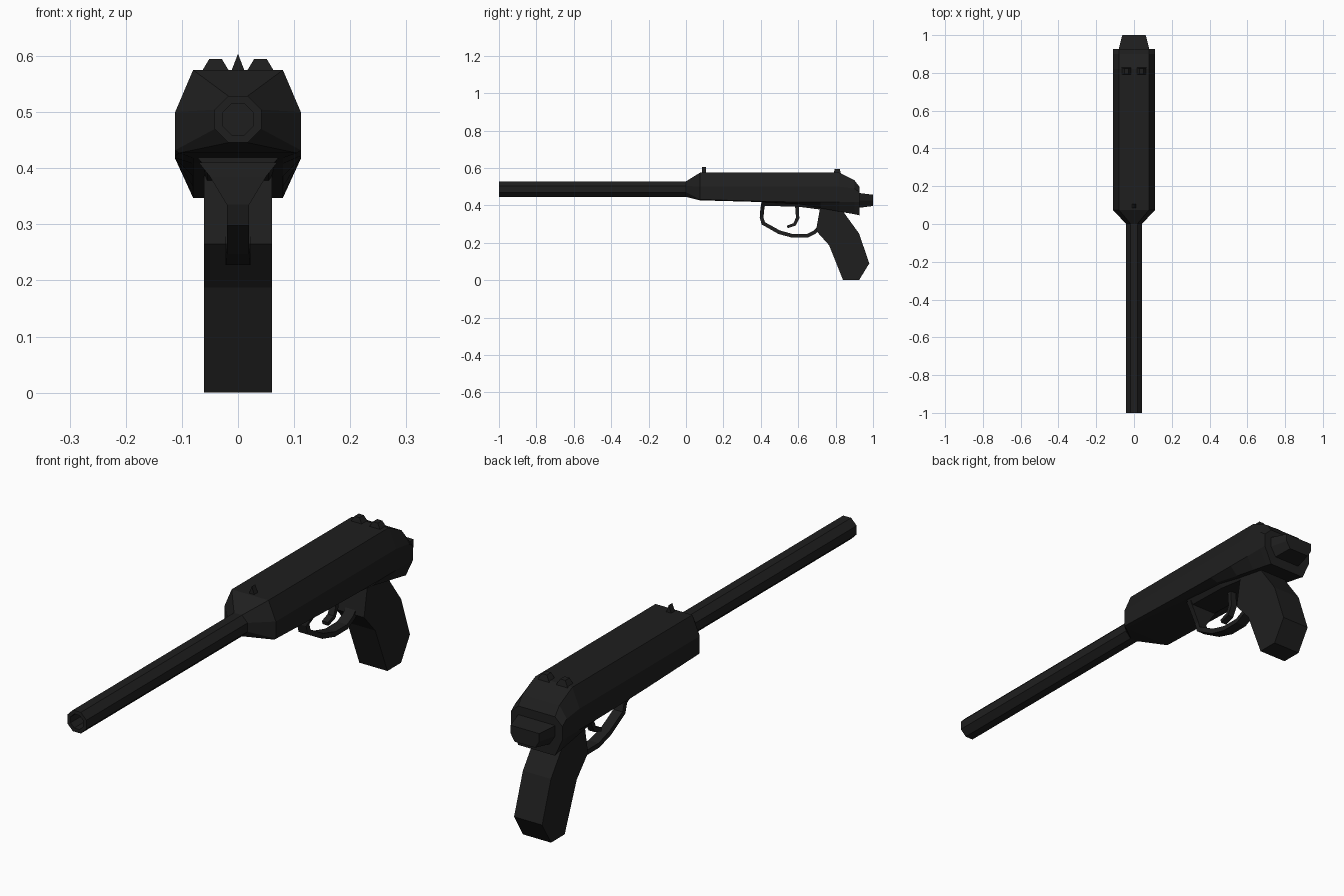
import bpy, bmesh, math

if "Cube" in bpy.data.objects:
    bpy.data.objects.remove(bpy.data.objects["Cube"])

mat = bpy.data.materials.new("black_metal")
mat.use_nodes = True
COLOUR = (0.0135, 0.0135, 0.0135, 1)
mat.diffuse_color = COLOUR
bsdf = mat.node_tree.nodes["Principled BSDF"]
bsdf.inputs["Base Color"].default_value = COLOUR
bsdf.inputs["Roughness"].default_value = 0.7


def loft(name, rings, closed=False):
    """Skin a list of equal-length rings of points; cap the ends unless closed."""
    bm = bmesh.new()
    loops = [[bm.verts.new(p) for p in ring] for ring in rings]
    n = len(loops[0])
    pairs = list(zip(loops, loops[1:]))
    if closed:
        pairs.append((loops[-1], loops[0]))
    for a, b in pairs:
        for i in range(n):
            j = (i + 1) % n
            bm.faces.new((a[i], a[j], b[j], b[i]))
    if not closed:
        bm.faces.new(loops[0][::-1])
        bm.faces.new(loops[-1])
    bmesh.ops.recalc_face_normals(bm, faces=bm.faces)
    mesh = bpy.data.meshes.new(name)
    bm.to_mesh(mesh)
    bm.free()
    mesh.materials.append(mat)
    obj = bpy.data.objects.new(name, mesh)
    bpy.context.collection.objects.link(obj)
    return obj


def symmetric(y, half):
    """Full ring at y from right-half (x, z) points listed top to bottom."""
    return [(x, y, z) for x, z in half] + [(-x, y, z) for x, z in reversed(half)]


def octagon(y, r, zc=0.487):
    return [(r * math.sin(a), y, zc + r * math.cos(a))
            for a in (math.radians(22.5 + 45 * i) for i in range(8))]


def slab(name, profile, w):
    """Extrude a side (y, z) profile across the width."""
    return loft(name, [[(s * w, y, z) for y, z in profile] for s in (-1, 1)])


def strip(name, path):
    """Square bar along (y, z, inner y, inner z, half width) stations."""
    return loft(name, [[(-w, y, z), (w, y, z), (w, v, u), (-w, v, u)]
                       for y, z, v, u, w in path])


# Receiver: y, top z, shoulder z, side bottom z, underside z
stations = [
    (0.075, 0.575, 0.50, 0.432, 0.427),
    (0.40, 0.575, 0.50, 0.422, 0.418),
    (0.60, 0.575, 0.50, 0.418, 0.408),
    (0.72, 0.575, 0.50, 0.417, 0.385),
    (0.82, 0.575, 0.50, 0.417, 0.367),
    (0.90, 0.535, 0.49, 0.417, 0.353),
    (0.927, 0.50, 0.47, 0.417, 0.347),
]
body = [octagon(0, 0.045)]
for y, top, shoulder, side, under in stations:
    bottom_w = 0.105 if y < 0.1 else 0.08
    body.append(symmetric(y, [(0.08, top), (0.112, shoulder),
                              (0.112, side), (bottom_w, under)]))
loft("receiver", body)

# Barrel with a hollow muzzle
loft("barrel", [octagon(0.02, 0.045), octagon(-1, 0.045),
                octagon(-1, 0.03), octagon(-0.9, 0.03)])

# Tapered rear cap
loft("rear_cap", [
    symmetric(0.91, [(0.085, 0.468), (0.085, 0.425), (0.06, 0.385)]),
    symmetric(1.0, [(0.062, 0.457), (0.062, 0.425), (0.045, 0.397)])])

# Grip
slab("grip", [(0.72, 0.42), (0.715, 0.375), (0.695, 0.265), (0.765, 0.187),
              (0.84, 0), (0.925, 0), (0.98, 0.09), (0.925, 0.25),
              (0.845, 0.36), (0.84, 0.42)], 0.061)

# Mounting plate under the receiver, tapering downwards
loft("guard_mount", [symmetric(y, [(0.075, 0.422), (0.055, low)])
                     for y, low in ((0.405, 0.398), (0.60, 0.393), (0.74, 0.375))])

# Trigger guard: outer point, inner point, half width
strip("trigger_guard", [
    (0.402, 0.41, 0.425, 0.41, 0.07),
    (0.398, 0.385, 0.419, 0.385, 0.05),
    (0.394, 0.335, 0.414, 0.335, 0.02),
    (0.405, 0.298, 0.422, 0.31, 0.02),
    (0.495, 0.247, 0.502, 0.266, 0.02),
    (0.57, 0.227, 0.573, 0.246, 0.022),
    (0.65, 0.227, 0.646, 0.246, 0.022),
    (0.695, 0.25, 0.683, 0.265, 0.022),
    (0.72, 0.275, 0.705, 0.29, 0.022)])

# Trigger
strip("trigger", [
    (0.583, 0.40, 0.603, 0.40, 0.013),
    (0.588, 0.335, 0.606, 0.33, 0.013),
    (0.575, 0.305, 0.586, 0.292, 0.013),
    (0.54, 0.292, 0.543, 0.278, 0.013)])

# Front sight blade
loft("front_sight", [[(-0.013, y, 0.57), (0.013, y, 0.57), (0, y, 0.604)]
                     for y in (0.085, 0.107)])

# Pair of rear sight blocks
for label, s in (("left", 1), ("right", -1)):
    cx = s * 0.04
    loft(label + "_rear_sight", [
        [(cx - 0.026, y, 0.57), (cx + 0.026, y, 0.57),
         (cx + 0.011, y + lean, 0.595), (cx - 0.011, y + lean, 0.595)]
        for y, lean in ((0.79, 0.005), (0.828, -0.006))])
